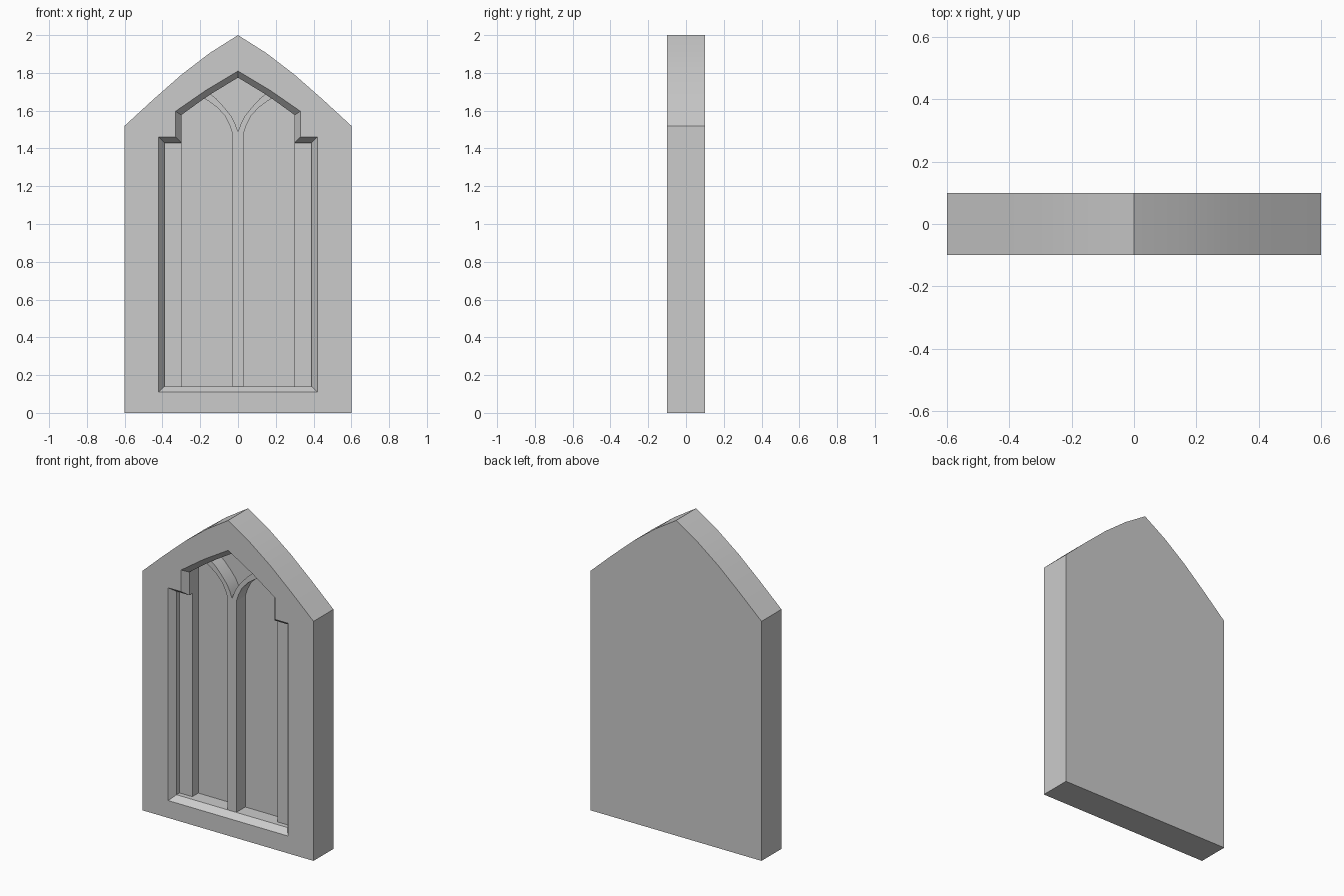
import bpy, bmesh
from mathutils import Vector

if "Cube" in bpy.data.objects:
    bpy.data.objects.remove(bpy.data.objects["Cube"])

FRONT, BACK = -0.10, 0.10
BEVEL_Y, JAMB_Y, PANEL_Y = -0.06, -0.03, 0.03


def mirrored(half):
    """Close a right-hand half profile (bottom to apex) into a full outline."""
    return half + [(-x, z) for x, z in reversed(half) if x > 0]


def finish(bm, name):
    bmesh.ops.recalc_face_normals(bm, faces=bm.faces)
    mesh = bpy.data.meshes.new(name)
    bm.to_mesh(mesh)
    bm.free()
    obj = bpy.data.objects.new(name, mesh)
    bpy.context.collection.objects.link(obj)
    bpy.context.view_layer.objects.active = obj
    for o in bpy.data.objects:
        o.select_set(o == obj)
    bpy.ops.object.shade_smooth_by_angle(angle=0.5)
    return obj


def ring(bm, pts, y):
    return [bm.verts.new((x, y, z)) for x, z in pts]


def bridge(bm, a, b):
    n = len(a)
    for i in range(n):
        j = (i + 1) % n
        bm.faces.new((a[i], a[j], b[j], b[i]))


def prism(name, pts, y0, y1):
    bm = bmesh.new()
    a, b = ring(bm, pts, y0), ring(bm, pts, y1)
    bridge(bm, a, b)
    bm.faces.new(a)
    bm.faces.new(b)
    return finish(bm, name)


# Wall slab with pointed top and a bevelled blind window recess
outline = mirrored([(0.6, 0), (0.6, 1.52), (0.45, 1.658), (0.3, 1.79),
                    (0.15, 1.905), (0, 2.0)])
opening = mirrored([(0.42, 0.11), (0.42, 1.46), (0.33, 1.46), (0.33, 1.597),
                    (0.17, 1.708), (0, 1.81)])
inner = mirrored([(0.39, 0.14), (0.39, 1.43), (0.30, 1.43), (0.30, 1.577),
                  (0.16, 1.678), (0, 1.775)])
bm = bmesh.new()
back, rim = ring(bm, outline, BACK), ring(bm, outline, FRONT)
lip, deep, floor = ring(bm, opening, FRONT), ring(bm, inner, BEVEL_Y), ring(bm, inner, PANEL_Y)
bm.faces.new(back)
bm.faces.new(floor)
# outline and opening have matching points, so the front is a band of quads
for a, b in ((back, rim), (rim, lip), (lip, deep), (deep, floor)):
    bridge(bm, a, b)
finish(bm, "window_wall")

# Side jambs and central mullion
for side, s in (("left", -1), ("right", 1)):
    prism(side + "_jamb", [(s * 0.30, 0.14), (s * 0.39, 0.14),
                           (s * 0.39, 1.43), (s * 0.30, 1.43)], JAMB_Y, PANEL_Y)
prism("mullion", [(-0.03, 0.14), (0.03, 0.14), (0.03, 1.48), (0, 1.49), (-0.03, 1.48)],
      BEVEL_Y, PANEL_Y)

# Curved tracery branches springing from the mullion
lower = [(0.03, 1.48), (0.045, 1.525), (0.07, 1.573), (0.11, 1.617), (0.155, 1.65), (0.19, 1.67)]
upper = [(0, 1.49), (0.015, 1.53), (0.037, 1.573), (0.075, 1.62), (0.115, 1.663), (0.155, 1.695)]
for side, s in (("left", -1), ("right", 1)):
    prism(side + "_tracery", [(s * x, z) for x, z in lower + upper[::-1]], BEVEL_Y, PANEL_Y)
